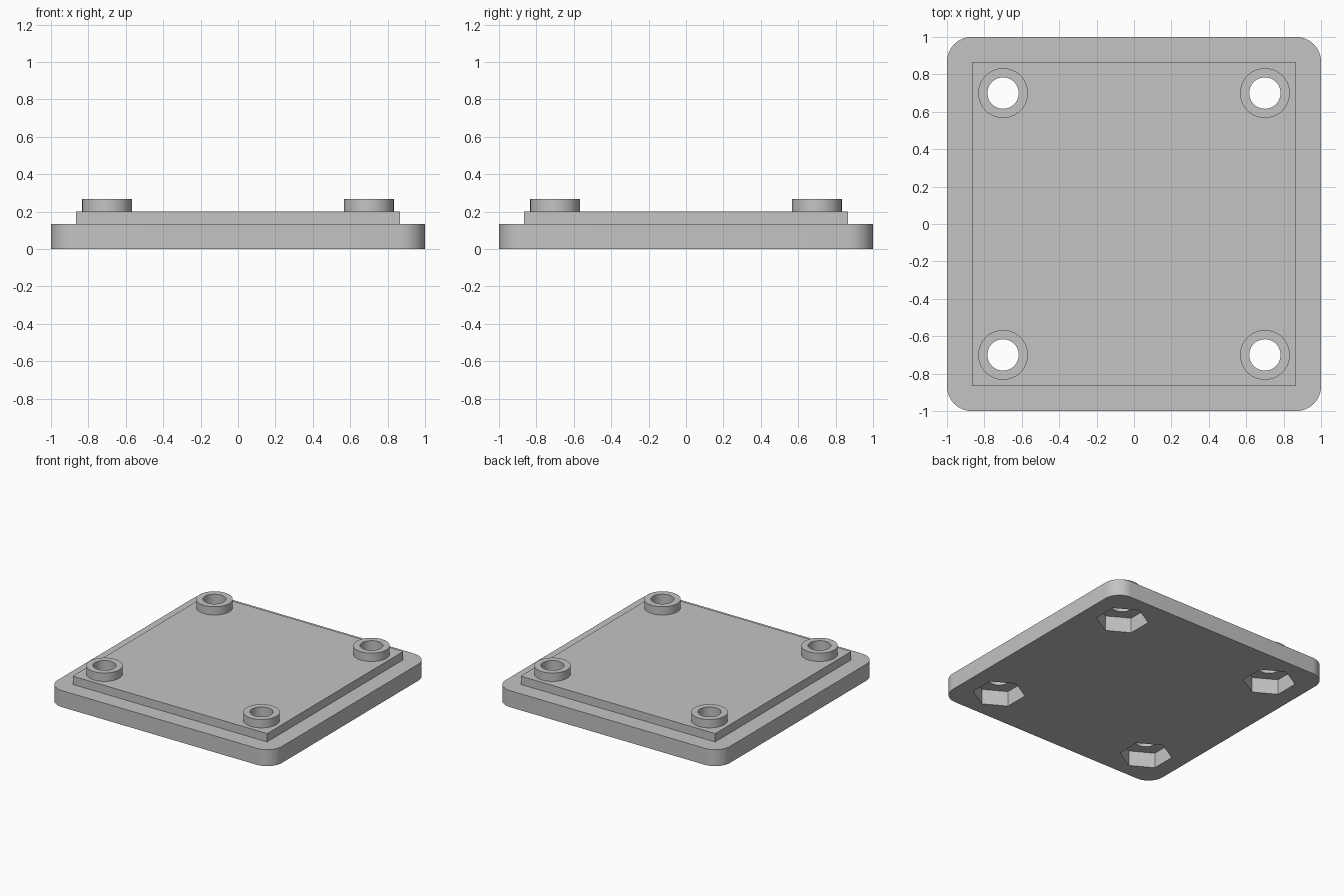
import bpy
import bmesh
import math

cube = bpy.data.objects.get("Cube")
if cube:
    bpy.data.objects.remove(cube, do_unlink=True)

PLATE_TOP, PANEL_TOP, BOSS_TOP = 0.133, 0.2, 0.267
HOLE_POS = 0.7
NUT_DEPTH = 0.122

grey = bpy.data.materials.new("light_grey")
grey.use_nodes = True
color = (0.55, 0.55, 0.55, 1)
grey.diffuse_color = color
grey.node_tree.nodes["Principled BSDF"].inputs["Base Color"].default_value = color


def block(name, side, z0, z1, corner=0):
    """Square block, optionally with rounded vertical corners."""
    bm = bmesh.new()
    bmesh.ops.create_cube(bm, size=1)
    for v in bm.verts:
        v.co = (v.co.x * side, v.co.y * side, z1 if v.co.z > 0 else z0)
    if corner:
        uprights = [e for e in bm.edges
                    if abs(e.verts[0].co.z - e.verts[1].co.z) > 0.01]
        bmesh.ops.bevel(bm, geom=uprights, offset=corner, segments=12,
                        profile=0.5, affect='EDGES')
    return finish(bm, name)


def finish(bm, name):
    mesh = bpy.data.meshes.new(name)
    bm.to_mesh(mesh)
    bm.free()
    mesh.materials.append(grey)
    obj = bpy.data.objects.new(name, mesh)
    bpy.context.collection.objects.link(obj)
    return obj


def prism(name, x, y, radius, z0, z1, sides):
    """Upright prism; a six-sided one points along y."""
    bpy.ops.mesh.primitive_cylinder_add(
        vertices=sides, radius=radius, depth=z1 - z0,
        location=(x, y, (z0 + z1) / 2))
    obj = bpy.context.object
    obj.name = name
    obj.data.materials.append(grey)
    return obj


def combine(target, tool, operation):
    """Apply a boolean and discard the tool."""
    bpy.context.view_layer.objects.active = target
    mod = target.modifiers.new("combine", 'BOOLEAN')
    mod.object = tool
    mod.operation = operation
    mod.solver = 'EXACT'
    bpy.ops.object.modifier_apply(modifier=mod.name)
    bpy.data.objects.remove(tool, do_unlink=True)


# Rounded plate with the square raised panel
lid = block("cover_plate", 2, 0, PLATE_TOP, corner=0.133)
combine(lid, block("raised_panel", 1.733, 0.05, PANEL_TOP), 'UNION')

# Corner bosses, screw holes and hexagonal nut pockets
for x in (-HOLE_POS, HOLE_POS):
    for y in (-HOLE_POS, HOLE_POS):
        combine(lid, prism("boss", x, y, 0.133, 0.16, BOSS_TOP, 64), 'UNION')
        combine(lid, prism("screw_hole", x, y, 0.084, -0.1, 0.4, 48), 'DIFFERENCE')
        combine(lid, prism("nut_pocket", x, y, 0.192, -0.1, NUT_DEPTH, 6), 'DIFFERENCE')

# Smooth round walls, sharp edges elsewhere
bpy.ops.object.select_all(action='DESELECT')
lid.select_set(True)
bpy.context.view_layer.objects.active = lid
bpy.ops.object.shade_smooth_by_angle(angle=math.radians(30))
